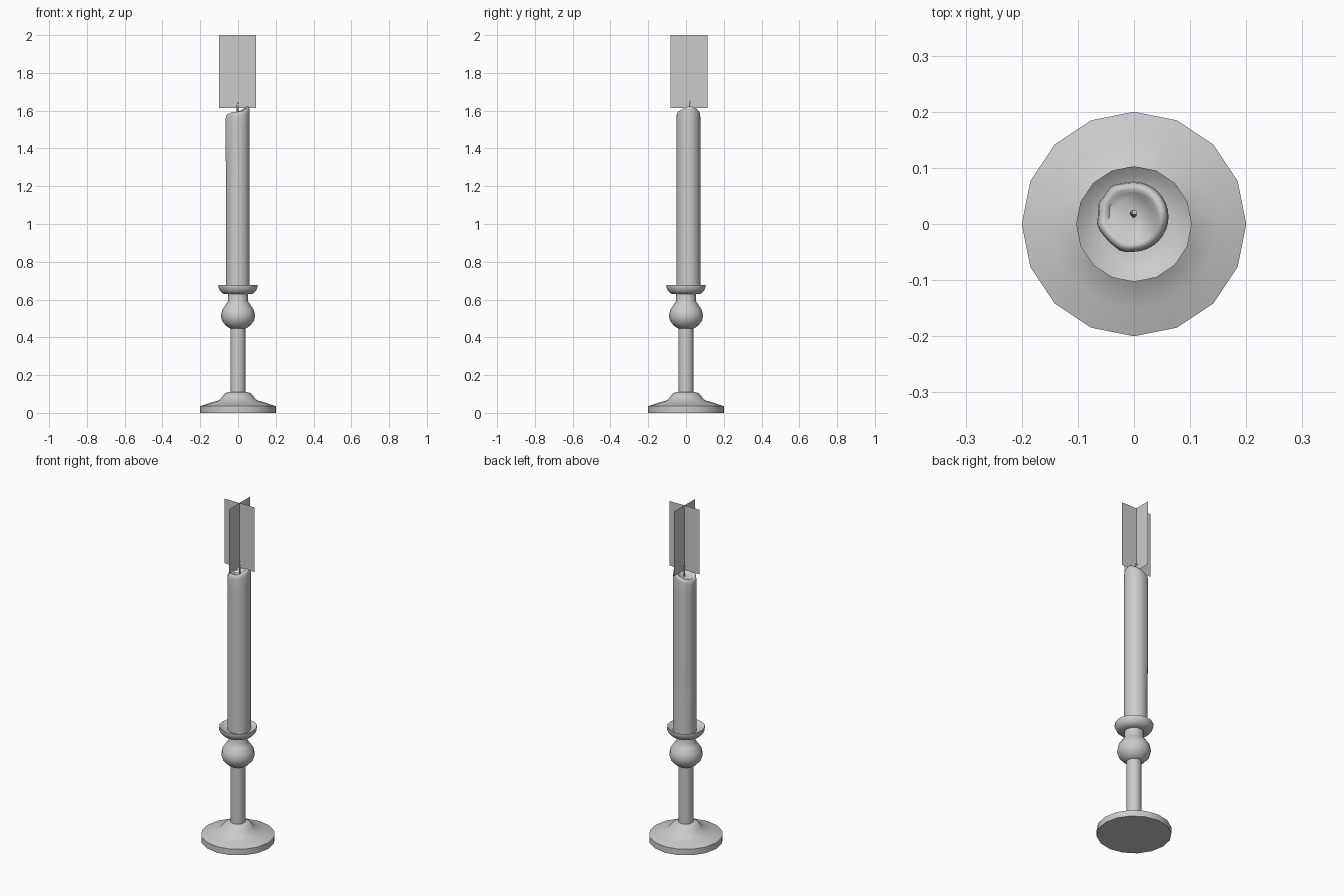
import bpy, bmesh
from math import sin, cos, pi, tau, exp, radians

if "Cube" in bpy.data.objects:
    bpy.data.objects.remove(bpy.data.objects["Cube"])

grey = bpy.data.materials.new("plain_grey")
grey.use_nodes = True
GREY = (0.6, 0.6, 0.6, 1)
grey.diffuse_color = GREY
grey.node_tree.nodes["Principled BSDF"].inputs["Base Color"].default_value = GREY

CANDLE_Y = 0.013


def finish(bm, name, angle=None):
    """Turn a bmesh into a named object, smooth except at sharp edges."""
    mesh = bpy.data.meshes.new(name)
    bm.to_mesh(mesh)
    bm.free()
    mesh.materials.append(grey)
    obj = bpy.data.objects.new(name, mesh)
    bpy.context.collection.objects.link(obj)
    if angle:
        bpy.ops.object.select_all(action="DESELECT")
        obj.select_set(True)
        bpy.context.view_layer.objects.active = obj
        bpy.ops.object.shade_smooth_by_angle(angle=radians(angle))
    return obj


def skin(name, rings, angle):
    """Bridge a stack of equal rings, bottom to top, and cap both ends."""
    bm = bmesh.new()
    loops = [[bm.verts.new(p) for p in ring] for ring in rings]
    n = len(loops[0])
    for low, high in zip(loops, loops[1:]):
        for i in range(n):
            j = (i + 1) % n
            bm.faces.new((low[i], low[j], high[j], high[i]))
    bm.faces.new(loops[0][::-1])
    bm.faces.new(loops[-1])
    return finish(bm, name, angle)


def lathe(name, profile, sides, angle):
    return skin(name, [[(r * cos(tau * i / sides), r * sin(tau * i / sides), z)
                        for i in range(sides)] for r, z in profile], angle)


# Turned holder: foot, stem, ball and cup
lathe("foot", [(0.2, 0), (0.2, 0.036), (0.15, 0.052), (0.1, 0.067), (0.083, 0.086),
               (0.07, 0.102), (0.05, 0.111), (0.038, 0.112)], 16, 45)
lathe("stem", [(0.04, 0.105), (0.04, 0.46)], 16, 45)
lathe("ball", [(0.038, 0.445), (0.06, 0.458), (0.082, 0.482), (0.091, 0.512),
               (0.084, 0.545), (0.066, 0.572), (0.052, 0.592), (0.052, 0.635)], 16, 45)
lathe("cup", [(0.05, 0.629), (0.08, 0.631), (0.095, 0.645), (0.103, 0.663),
              (0.103, 0.678), (0.085, 0.664), (0.06, 0.655)], 16, 50)

# Candle: round body, sloping melted rim, wax runs and a hollow top
RUNS = [(2.2, 0.9, 0.005), (2.75, 0.7, 0.004), (3.4, 1.25, 0.004), (4.4, 1.3, 0.003)]


def rim_height(a):
    return 1.597 + 0.02 * cos(a) + 0.005 * sin(2 * a + 0.5) + 0.003 * cos(3 * a)


def body_radius(a, z):
    r = 0.0625
    for angle, bottom, bulge in RUNS:
        fade = min(1, max(0, (z - bottom) / 0.12))
        r += bulge * fade * exp(-((a - angle) / 0.2) ** 2)
    return r


def candle_ring(place):
    ring = []
    for i in range(32):
        a = tau * i / 32
        r, z = place(a)
        ring.append((r * cos(a) - 0.001, r * sin(a) + CANDLE_Y, z))
    return ring


rings = []
for k in range(15):
    t = k / 14
    rings.append(candle_ring(lambda a: (
        body_radius(a, 0.65 + 0.9 * t), 0.65 + t * (rim_height(a) - 0.675))))
for scale, drop in [(0.97, 0.01), (0.89, 0.001), (0.78, 0), (0.68, 0.006)]:
    rings.append(candle_ring(lambda a: (
        scale * body_radius(a, 1.55), rim_height(a) - drop)))
for r, z, keep in [(0.034, 1.585, 0.5), (0.022, 1.578, 0.2), (0.008, 1.576, 0)]:
    rings.append(candle_ring(lambda a: (r, z + keep * (rim_height(a) - 1.597))))
skin("candle", rings, 60)

# Wick: thin, slightly bent and tilted
wick_path = [(0, 0.016, 1.57), (-0.002, 0.018, 1.605),
             (-0.003, 0.019, 1.63), (0.001, 0.021, 1.655)]
skin("wick", [[(x + 0.005 * cos(tau * i / 6), y + 0.005 * sin(tau * i / 6), z)
               for i in range(6)] for x, y, z in wick_path], 40)

# Flame: two upright crossed cards
for name, dx, dy in [("flame_card_across", 0.098, 0), ("flame_card_deep", 0, 0.098)]:
    bm = bmesh.new()
    cx, cy = -0.002, 0.017
    bm.faces.new([bm.verts.new((cx + s * dx, cy + s * dy, z))
                  for s, z in [(-1, 1.615), (1, 1.615), (1, 2), (-1, 2)]])
    finish(bm, name)
